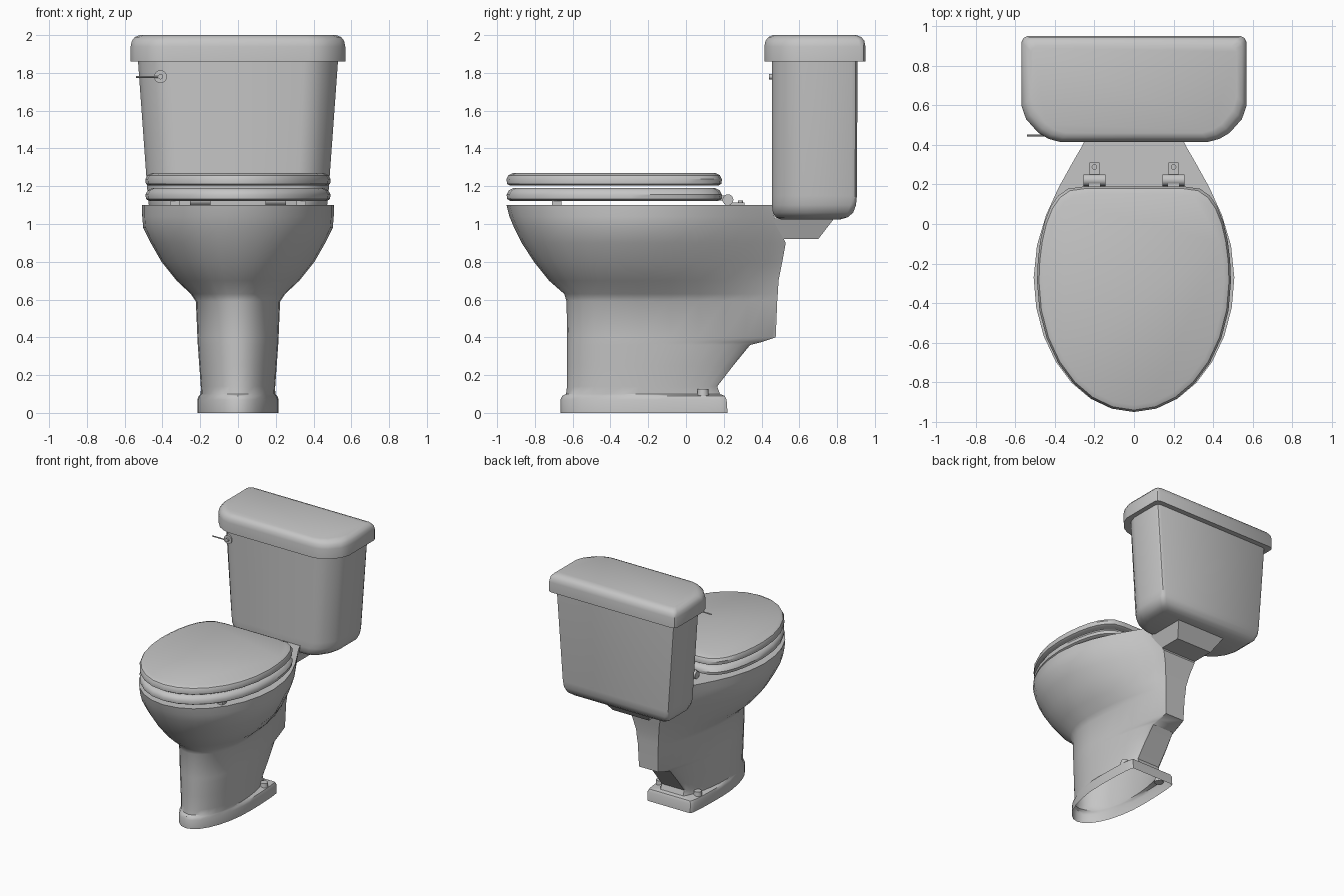
import bpy, bmesh
from math import sin, cos, pi, radians
from mathutils import Matrix

if "Cube" in bpy.data.objects:
    bpy.data.objects.remove(bpy.data.objects["Cube"])

ceramic = bpy.data.materials.new("grey ceramic")
ceramic.diffuse_color = (0.56, 0.56, 0.56, 1)
ceramic.use_nodes = True
ceramic.node_tree.nodes["Principled BSDF"].inputs["Base Color"].default_value = ceramic.diffuse_color


def finish(name, bm, angle=35):
    bmesh.ops.remove_doubles(bm, verts=bm.verts, dist=1e-5)
    bmesh.ops.recalc_face_normals(bm, faces=bm.faces)
    me = bpy.data.meshes.new(name)
    bm.to_mesh(me)
    bm.free()
    me.materials.append(ceramic)
    me.shade_smooth()
    me.set_sharp_from_angle(angle=radians(angle))
    ob = bpy.data.objects.new(name, me)
    bpy.context.collection.objects.link(ob)
    return ob


def loft(name, rings, cap_start=False, cap_end=False, closed=False, angle=35):
    """Skin a stack of (z, half outline) rings, mirrored across x = 0."""
    bm = bmesh.new()
    rows = []
    for z, half in rings:
        full = half + [(-x, y) for x, y in reversed(half[1:])]
        rows.append([bm.verts.new((x, y, z)) for x, y in full])
    pairs = list(zip(rows, rows[1:]))
    if closed:
        pairs.append((rows[-1], rows[0]))
    for a, b in pairs:
        for i in range(len(a)):
            j = (i + 1) % len(a)
            bm.faces.new((a[i], a[j], b[j], b[i]))
    if cap_start:
        bm.faces.new(rows[0])
    if cap_end:
        bm.faces.new(rows[-1])
    return finish(name, bm, angle)


def egg(yf, w, yc, yb, bw, e=1.0, n=7):
    """Half outline: elliptic front, then a back curve ending bw wide."""
    pts = []
    for i in range(n + 1):
        a = pi / 2 * i / n
        pts.append((w * sin(a), yc - (yc - yf) * cos(a)))
    for i in range(1, n + 1):
        b = pi / 2 * i / n
        pts.append((bw + (w - bw) * max(cos(b), 0) ** e, yc + (yb - yc) * sin(b)))
    return pts


def tank_outline(w, yf, yb):
    """Half outline: big rounded front corners, tight back corners."""
    return [(0, yf), (0.66 * w, yf), (0.76 * w, yf + 0.015), (0.85 * w, yf + 0.045),
            (0.96 * w, yf + 0.115), (w, yf + 0.18), (w, yb - 0.03),
            (w - 0.01, yb - 0.01), (w - 0.03, yb)]


def box(name, x, y, z):
    bm = bmesh.new()
    m = Matrix.Translation([(a + b) / 2 for a, b in (x, y, z)])
    s = Matrix.Diagonal([b - a for a, b in (x, y, z)] + [1])
    bmesh.ops.create_cube(bm, size=1, matrix=m @ s)
    return finish(name, bm)


def cylinder(name, loc, r, depth, axis="Z", r2=None, seg=16):
    rot = {"X": Matrix.Rotation(pi / 2, 4, "Y"), "Y": Matrix.Rotation(pi / 2, 4, "X"),
           "Z": Matrix.Identity(4)}[axis]
    bm = bmesh.new()
    bmesh.ops.create_cone(bm, cap_ends=True, segments=seg, radius1=r, radius2=r2 or r,
                          depth=depth, matrix=Matrix.Translation(loc) @ rot)
    return finish(name, bm)


# Bowl, pedestal and foot in one skin, open at the floor, hollow basin on top
loft("bowl_and_pedestal", [
    (0.00, egg(-0.665, 0.215, -0.15, 0.22, 0.19)),
    (0.07, egg(-0.665, 0.215, -0.15, 0.215, 0.19)),
    (0.09, egg(-0.655, 0.208, -0.15, 0.205, 0.18)),
    (0.10, egg(-0.635, 0.195, -0.25, 0.18, 0.10, 1.5)),
    (0.14, egg(-0.63, 0.197, -0.25, 0.165, 0.10, 1.5)),
    (0.25, egg(-0.63, 0.205, -0.25, 0.25, 0.10, 1.5)),
    (0.36, egg(-0.63, 0.213, -0.25, 0.34, 0.095, 1.8)),
    (0.375, egg(-0.63, 0.214, -0.25, 0.40, 0.09, 2)),
    (0.40, egg(-0.63, 0.215, -0.25, 0.475, 0.085, 2)),
    (0.59, egg(-0.632, 0.223, -0.25, 0.483, 0.09, 2)),
    (0.63, egg(-0.645, 0.25, -0.25, 0.486, 0.095, 2)),
    (0.70, egg(-0.725, 0.325, -0.26, 0.49, 0.10, 2.2)),
    (0.80, egg(-0.805, 0.405, -0.27, 0.51, 0.12, 2.4)),
    (0.90, egg(-0.87, 0.462, -0.27, 0.528, 0.15, 2.5)),
    (0.98, egg(-0.91, 0.502, -0.27, 0.49, 0.19, 2.5)),
    (1.04, egg(-0.935, 0.507, -0.27, 0.465, 0.22, 2.5)),
    (1.10, egg(-0.95, 0.507, -0.27, 0.455, 0.235, 2.5)),
    (1.10, egg(-0.78, 0.34, -0.35, 0.08, 0)),
    (1.00, egg(-0.79, 0.35, -0.35, 0.08, 0)),
    (0.80, egg(-0.66, 0.25, -0.33, 0.02, 0)),
    (0.65, egg(-0.48, 0.12, -0.30, -0.12, 0)),
], cap_end=True)

# Shelf that carries the tank: side profile extruded, narrower at the bottom
profile = [(0.30, 1.098), (0.455, 1.098), (0.47, 1.03), (0.785, 1.03), (0.70, 0.92), (0.30, 0.92)]
bm = bmesh.new()
sides = [[bm.verts.new((s * (0.22 if z > 1 else 0.16), y, z)) for y, z in profile] for s in (-1, 1)]
for side in sides:
    bm.faces.new(side)
for i in range(len(profile)):
    j = (i + 1) % len(profile)
    bm.faces.new((sides[0][i], sides[0][j], sides[1][j], sides[1][i]))
finish("tank_shelf", bm)


# Seat ring and closed lid share one outline, inset by d
def seat_outline(d):
    return egg(-0.95 + d, 0.49 - d, -0.29, 0.19 - d, 0.25 - d, 0.7)


def hole(d):
    return egg(-0.76 - d, 0.32 + d, -0.35, 0.06 + d, 0)


loft("seat", [(1.122, seat_outline(0.02)), (1.132, seat_outline(0.003)), (1.155, seat_outline(0)),
              (1.178, seat_outline(0.012)), (1.19, seat_outline(0.035)),
              (1.19, hole(0.03)), (1.17, hole(0)), (1.122, hole(0))], closed=True)
loft("lid", [(1.203, seat_outline(0.018)), (1.213, seat_outline(0.002)), (1.238, seat_outline(0)),
             (1.258, seat_outline(0.01)), (1.27, seat_outline(0.035))],
     cap_start=True, cap_end=True)

# Tank body, tapering downward with a rounded bottom
loft("tank", [
    (1.025, tank_outline(0.38, 0.50, 0.82)),
    (1.035, tank_outline(0.42, 0.475, 0.855)),
    (1.06, tank_outline(0.455, 0.46, 0.885)),
    (1.10, tank_outline(0.472, 0.455, 0.90)),
    (1.15, tank_outline(0.478, 0.455, 0.905)),
    (1.87, tank_outline(0.53, 0.455, 0.908)),
], cap_start=True, cap_end=True)

# Tank lid with a rounded top edge
loft("tank_lid", [
    (1.86, tank_outline(0.568, 0.415, 0.95)),
    (1.94, tank_outline(0.568, 0.415, 0.95)),
    (1.97, tank_outline(0.562, 0.421, 0.944)),
    (1.99, tank_outline(0.546, 0.437, 0.928)),
    (2.00, tank_outline(0.52, 0.46, 0.90)),
], cap_start=True, cap_end=True)

# Flush lever on the front left of the tank
cylinder("lever_knob", (-0.41, 0.475, 1.78), 0.034, 0.04, "Y")
cylinder("lever_hub", (-0.41, 0.45, 1.78), 0.014, 0.02, "Y")
cylinder("lever_arm", (-0.475, 0.447, 1.778), 0.005, 0.13, "X", seg=8)

# Hinges, bumpers and floor bolts on both sides
for s, tag in ((-1, "left"), (1, "right")):
    cylinder("hinge_barrel_" + tag, (s * 0.2, 0.222, 1.128), 0.029, 0.11, "X")
    box("hinge_tab_" + tag, (s * 0.2 - 0.025, s * 0.2 + 0.025), (0.235, 0.31), (1.098, 1.113))
    cylinder("hinge_screw_" + tag, (s * 0.2, 0.288, 1.117), 0.014, 0.014)
    box("seat_bumper_" + tag, (s * 0.335 - 0.025, s * 0.335 + 0.025), (-0.71, -0.66), (1.098, 1.125))
    box("lid_hinge_link_" + tag, (s * 0.2 - 0.03, s * 0.2 + 0.03), (0.15, 0.21), (1.125, 1.15))
    cylinder("floor_bolt_" + tag, (s * 0.168, 0.09, 0.097), 0.034, 0.06, r2=0.028)
